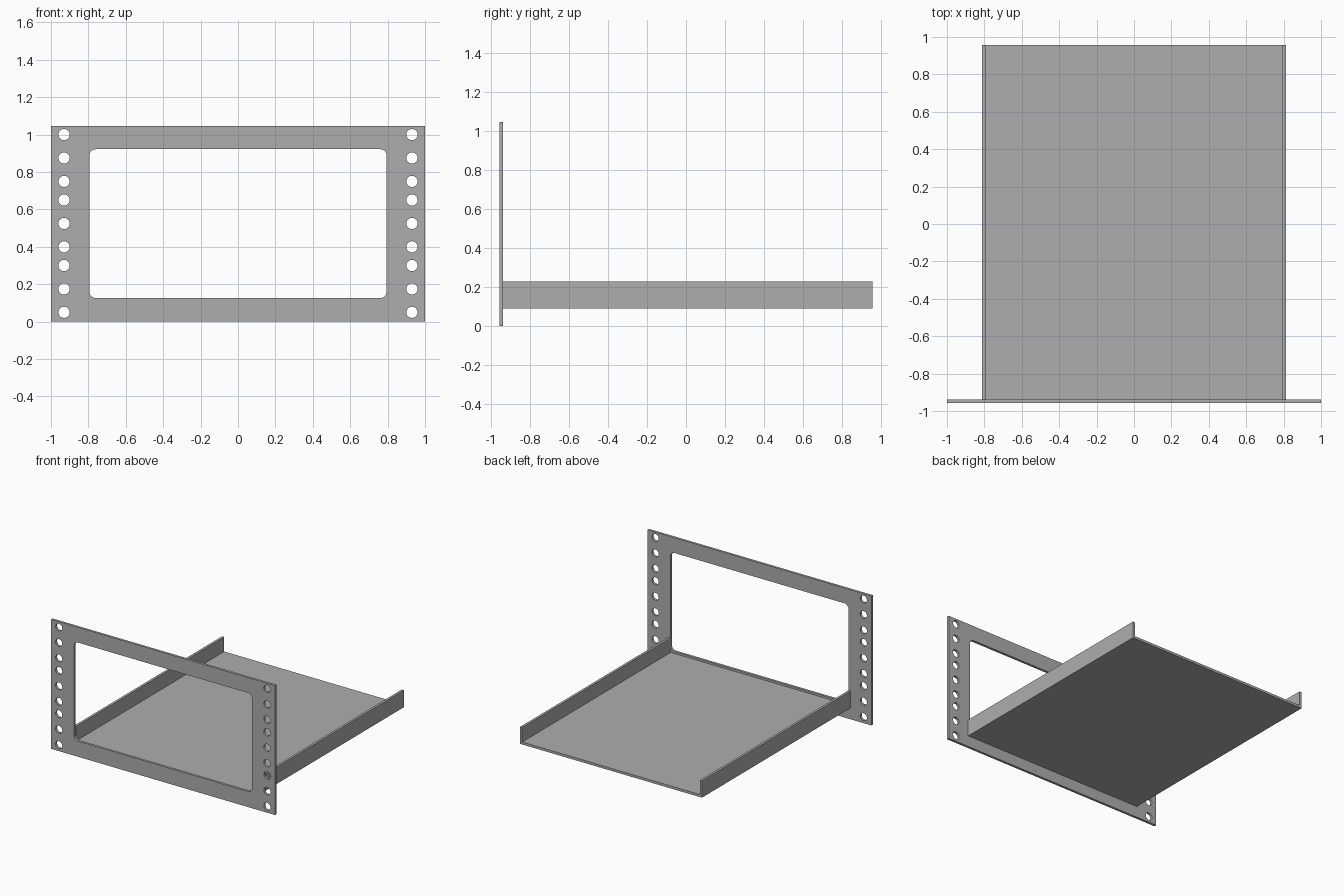
import bpy, bmesh
from math import sin, cos, pi
from mathutils import Matrix

cube = bpy.data.objects.get("Cube")
if cube:
    bpy.data.objects.remove(cube, do_unlink=True)

steel = bpy.data.materials.new("grey steel")
steel.use_nodes = True
colour = (0.42, 0.42, 0.42, 1)
steel.diffuse_color = colour
steel.node_tree.nodes["Principled BSDF"].inputs["Base Color"].default_value = colour

HEIGHT, FRONT, BACK, SHEET = 1.045, -0.957, 0.957, 0.02


def arc(cx, cy, r, start, end, steps):
    angles = [start + (end - start) * i / steps for i in range(steps + 1)]
    return [(cx + r * cos(a), cy + r * sin(a)) for a in angles]


def rounded_rect(x, z0, z1, r):
    corners = [(x - r, z1 - r), (r - x, z1 - r), (r - x, z0 + r), (x - r, z0 + r)]
    return [p for i, (cx, cz) in enumerate(corners)
            for p in arc(cx, cz, r, i * pi / 2, (i + 1) * pi / 2, 6)]


def extruded(name, outlines, y0, y1):
    """Fill outlines drawn in x and z, and extrude them from y0 to y1."""
    curve = bpy.data.curves.new(name + "_outline", "CURVE")
    curve.dimensions = "2D"
    curve.fill_mode = "BOTH"
    curve.extrude = (y1 - y0) / 2
    for points in outlines:
        spline = curve.splines.new("POLY")
        spline.points.add(len(points) - 1)
        for point, (x, z) in zip(spline.points, points):
            point.co = (x, z, 0, 1)
        spline.use_cyclic_u = True
    helper = bpy.data.objects.new(name + "_helper", curve)
    bpy.context.collection.objects.link(helper)
    graph = bpy.context.evaluated_depsgraph_get()
    mesh = bpy.data.meshes.new_from_object(helper.evaluated_get(graph))
    bpy.data.objects.remove(helper, do_unlink=True)
    mesh.transform(Matrix.Translation((0, (y0 + y1) / 2, 0)) @ Matrix.Rotation(pi / 2, 4, "X"))
    bm = bmesh.new()
    bm.from_mesh(mesh)
    bmesh.ops.remove_doubles(bm, verts=bm.verts, dist=1e-5)
    bmesh.ops.recalc_face_normals(bm, faces=bm.faces)
    bm.to_mesh(mesh)
    bm.free()
    mesh.name = name
    mesh.materials.clear()
    mesh.materials.append(steel)
    obj = bpy.data.objects.new(name, mesh)
    bpy.context.collection.objects.link(obj)
    obj.select_set(True)
    bpy.context.view_layer.objects.active = obj
    bpy.ops.object.shade_smooth_by_angle()
    obj.select_set(False)
    return obj


# Front panel with a rounded window and a column of mounting holes on each side
outlines = [[(-1, 0), (1, 0), (1, HEIGHT), (-1, HEIGHT)],
            rounded_rect(0.795, 0.126, 0.922, 0.035)]
for unit in range(3):
    for offset in (0.05, 0.175, 0.3):
        for side in (-1, 1):
            outlines.append(arc(side * 0.93, unit * 0.35 + offset, 0.03, 0, 2 * pi, 24)[:-1])
extruded("front_panel", outlines, FRONT, FRONT + SHEET)

# Folded tray with upright side walls
outer, inner, low, high = 0.813, 0.793, 0.09, 0.227
half = [(outer, low), (outer, high), (inner, high), (inner, low + SHEET)]
tray = half + [(-x, z) for x, z in reversed(half)]
extruded("tray", [tray], FRONT + SHEET, BACK)
